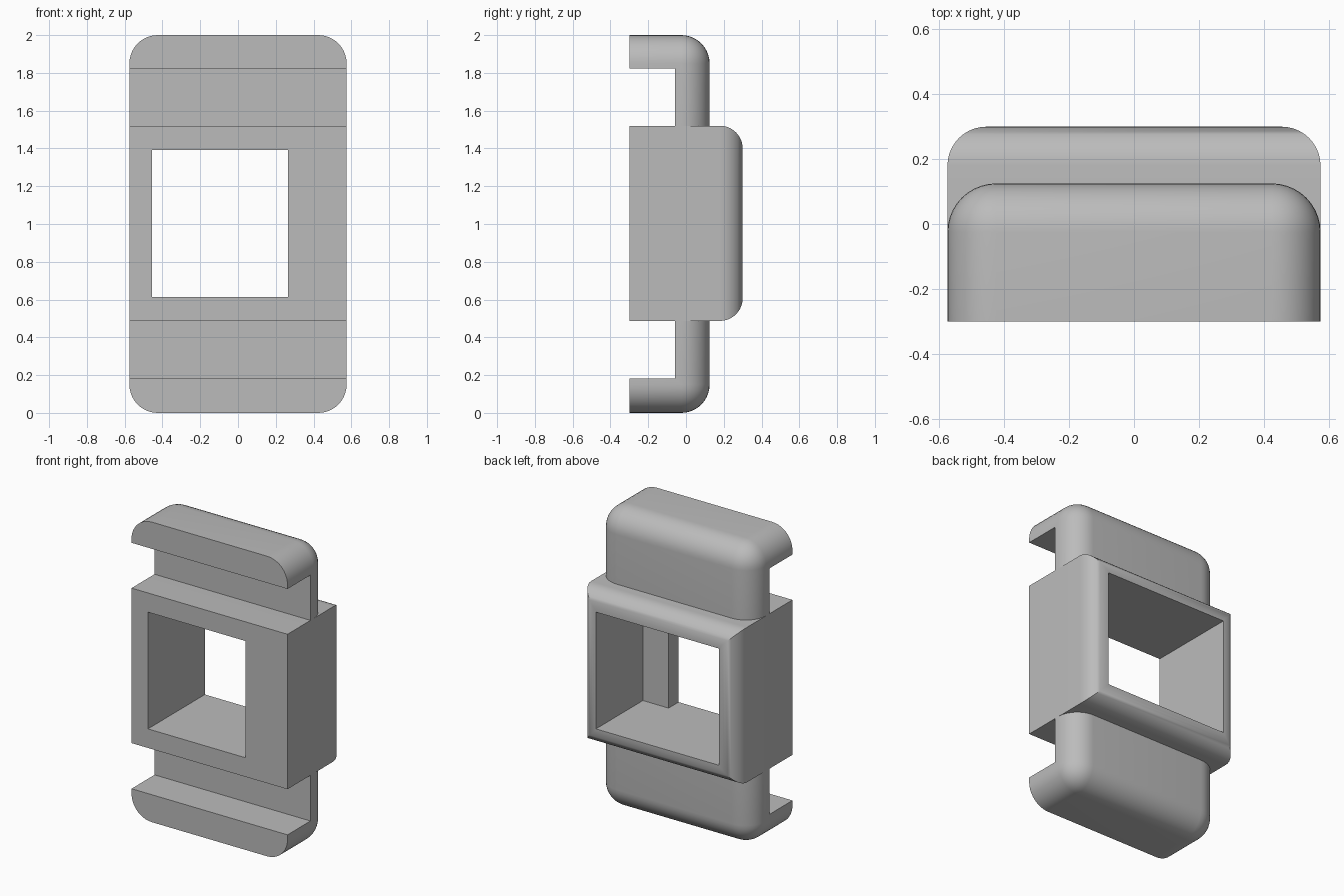
import bpy
import bmesh
from mathutils import Vector

if "Cube" in bpy.data.objects:
    bpy.data.objects.remove(bpy.data.objects["Cube"])

# Single grey plastic colour
grey = bpy.data.materials.new("grey plastic")
grey.use_nodes = True
COLOUR = (0.5, 0.5, 0.5, 1)
grey.diffuse_color = COLOUR
grey.node_tree.nodes["Principled BSDF"].inputs["Base Color"].default_value = COLOUR


def box(name, low, high, radius=0, rounded=None):
    """Box between two corners; edges that pass the rounded test get a fillet."""
    low, high = Vector(low), Vector(high)
    bm = bmesh.new()
    bmesh.ops.create_cube(bm, size=1)
    for v in bm.verts:
        v.co = (low + high) / 2 + v.co * (high - low)
    if radius:
        edges = [e for e in bm.edges if rounded(e, low.y, high.y)]
        bmesh.ops.bevel(bm, geom=edges, offset=radius, segments=10,
                        profile=0.5, affect='EDGES', clamp_overlap=True)
    mesh = bpy.data.meshes.new(name)
    bm.to_mesh(mesh)
    bm.free()
    mesh.materials.append(grey)
    obj = bpy.data.objects.new(name, mesh)
    bpy.context.collection.objects.link(obj)
    return obj


def on_back(edge, front, back):
    return all(abs(v.co.y - back) < 1e-4 for v in edge.verts)


def not_on_front(edge, front, back):
    return any(abs(v.co.y - front) > 1e-4 for v in edge.verts)


def carve(obj, *cutters):
    bpy.context.view_layer.objects.active = obj
    for cutter in cutters:
        cutter.hide_render = True
        mod = obj.modifiers.new("cut", 'BOOLEAN')
        mod.operation = 'DIFFERENCE'
        mod.solver = 'EXACT'
        mod.object = cutter
        bpy.ops.object.modifier_apply(modifier=mod.name)
        bpy.data.objects.remove(cutter)


def smooth(obj):
    bpy.ops.object.select_all(action='DESELECT')
    obj.select_set(True)
    bpy.context.view_layer.objects.active = obj
    bpy.ops.object.shade_smooth_by_angle(angle=0.6)


W, FRONT, BACK = 0.575, -0.3, 0.3
BODY_LOW, BODY_HIGH = 0.487, 1.52
HOLE_LOW, HOLE_HIGH = 0.614, 1.392

# Central housing: rounded back rim, deep rear pocket, offset front window
housing = box("housing", (-W, FRONT, BODY_LOW), (W, BACK, BODY_HIGH), 0.12, on_back)
carve(housing,
      box("pocket_cutter", (-0.454, -0.195, HOLE_LOW), (0.454, 0.5, HOLE_HIGH)),
      box("window_cutter", (-0.454, -0.5, HOLE_LOW), (0.265, 0.1, HOLE_HIGH)))
smooth(housing)

# Rounded end clips: back plates with forward lips, above and below the housing
clips = box("end_clips", (-W, FRONT, 0), (W, 0.125, 2), 0.15, not_on_front)
carve(clips,
      box("slot_cutter", (-1, -0.5, 0.183), (1, -0.058, 1.822)),
      box("middle_cutter", (-1, -0.6, BODY_LOW), (1, 0.5, BODY_HIGH)))
smooth(clips)
